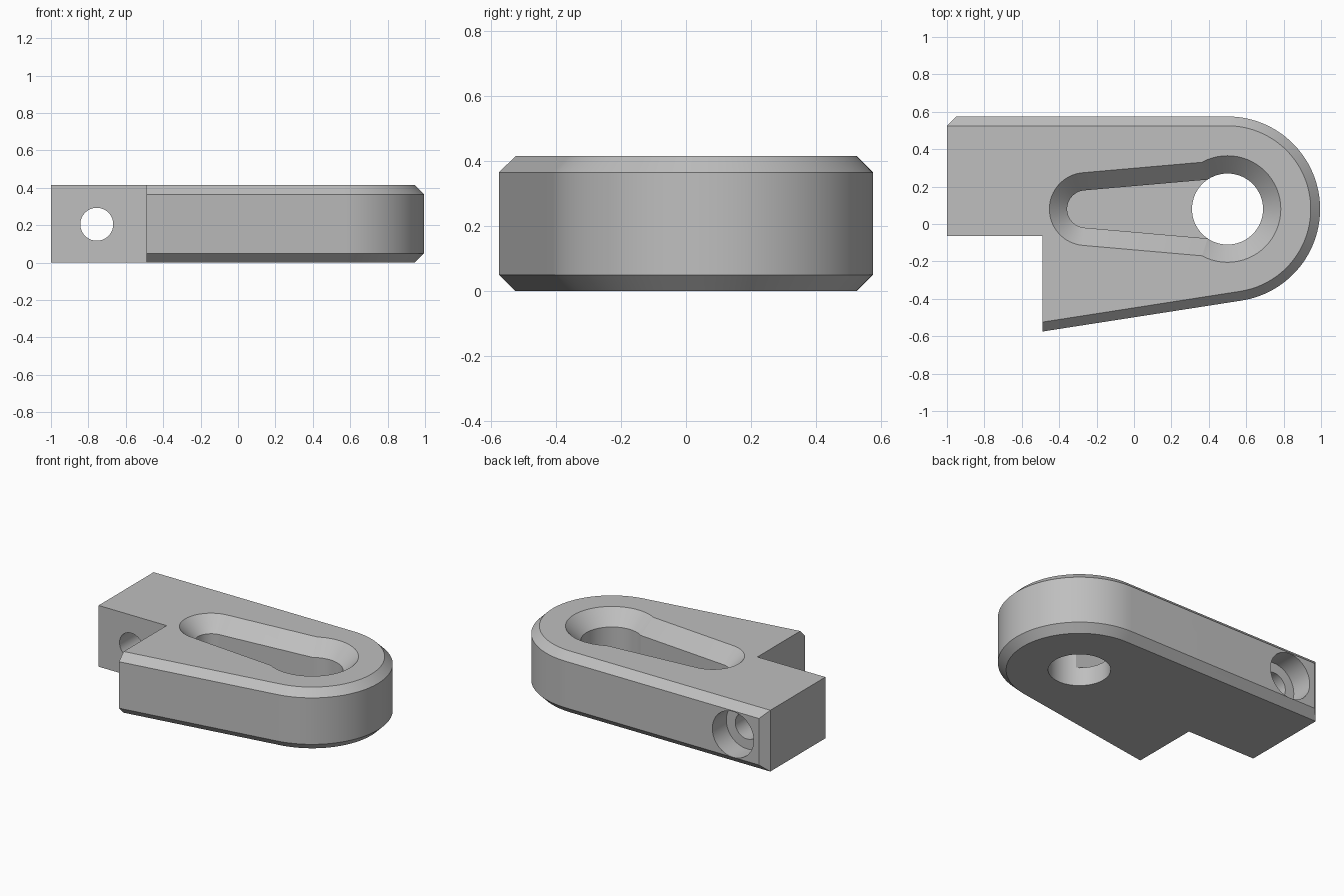
import bpy, bmesh
from math import sin, cos, tan, radians, pi, atan2, acos, hypot

cube = bpy.data.objects.get("Cube")
if cube:
    bpy.data.objects.remove(cube, do_unlink=True)

HEIGHT, BEVEL = 0.415, 0.05
HOLE_X, HOLE_Y = 0.5, 0.08
SLOT_X, TAPER = -0.2575, radians(5)
SINK = 0.095          # width and depth of the countersink
FLOOR = 0.125         # height of the slot floor

grey = bpy.data.materials.new("light_grey_metal")
grey.use_nodes = True
colour = (0.52, 0.52, 0.52, 1)
grey.diffuse_color = colour
grey.node_tree.nodes["Principled BSDF"].inputs["Base Color"].default_value = colour


def loft(name, rings):
    """Solid through rings of 3D points that all have the same count."""
    bm = bmesh.new()
    loops = [[bm.verts.new(p) for p in ring] for ring in rings]
    n = len(loops[0])
    for low, high in zip(loops, loops[1:]):
        for i in range(n):
            j = (i + 1) % n
            bm.faces.new((low[i], low[j], high[j], high[i]))
    bm.faces.new(loops[0][::-1])
    bm.faces.new(loops[-1])
    bmesh.ops.remove_doubles(bm, verts=bm.verts, dist=1e-5)
    bmesh.ops.recalc_face_normals(bm, faces=bm.faces)
    mesh = bpy.data.meshes.new(name)
    bm.to_mesh(mesh)
    bm.free()
    mesh.materials.append(grey)
    obj = bpy.data.objects.new(name, mesh)
    bpy.context.collection.objects.link(obj)
    return obj


def arc(cx, cy, r, start, end, steps):
    return [(cx + r * cos(start + (end - start) * i / steps),
             cy + r * sin(start + (end - start) * i / steps)) for i in range(steps + 1)]


def circle(cx, cy, r):
    return arc(cx, cy, r, 0, 2 * pi, 64)[:-1]


def at(points, z):
    return [(x, y, z) for x, y in points]


def plate_outline(inset):
    """Rounded plate with a notch; only the long sides and round end move inward."""
    r, x0, y0 = 0.495, -0.49, -0.575
    dx, dy = x0 - HOLE_X, y0 - HOLE_Y
    end = atan2(dy, dx) + acos(r / hypot(dx, dy))      # tangent to the slanted side
    back = HOLE_Y + r - inset
    return ([(-1, -0.065), (-1, HOLE_Y + r - BEVEL), (-1 + BEVEL - inset, back)]
            + arc(HOLE_X, HOLE_Y, r - inset, pi / 2, end, 56)
            + [(x0, y0 - inset / sin(end)), (x0, -0.065)])


def slot_outline(grow):
    """Tapered slot that widens from its round end into the hole."""
    r = 0.1 + grow
    half = r / cos(TAPER) + (HOLE_X - SLOT_X) * tan(TAPER)
    return ([(HOLE_X, HOLE_Y + half)]
            + arc(SLOT_X, HOLE_Y, r, pi / 2 + TAPER, 3 * pi / 2 - TAPER, 32)
            + [(HOLE_X, HOLE_Y - half)])


def sunk_cutter(name, outline, bottom):
    over = 0.02
    return loft(name, [at(outline(0), bottom), at(outline(0), HEIGHT - SINK),
                       at(outline(SINK + over), HEIGHT + over)])


def bolt_cutter(name, r, y0, y1):
    ring = circle(-0.755, 0.205, r)
    return loft(name, [[(x, y, z) for x, z in ring] for y in (y0, y1)])


# Plate with bevelled long edges
plate = loft("clamp_plate", [at(plate_outline(BEVEL), 0), at(plate_outline(0), BEVEL),
                             at(plate_outline(0), HEIGHT - BEVEL),
                             at(plate_outline(BEVEL), HEIGHT)])

# Keyhole and counterbored cross hole
cutters = [
    sunk_cutter("hole_cutter", lambda g: circle(HOLE_X, HOLE_Y, 0.19 + g), -0.1),
    sunk_cutter("slot_cutter", slot_outline, FLOOR),
    bolt_cutter("bolt_hole_cutter", 0.088, -0.3, 0.8),
    bolt_cutter("counterbore_cutter", 0.155, 0.425, 0.8),
]
bpy.ops.object.select_all(action="DESELECT")
plate.select_set(True)
bpy.context.view_layer.objects.active = plate
for cutter in cutters:
    cutter.hide_render = True
    cut = plate.modifiers.new(cutter.name, "BOOLEAN")
    cut.operation, cut.solver, cut.object = "DIFFERENCE", "EXACT", cutter
    bpy.ops.object.modifier_apply(modifier=cut.name)
    bpy.data.objects.remove(cutter, do_unlink=True)

bpy.ops.object.shade_smooth_by_angle(angle=radians(25))
